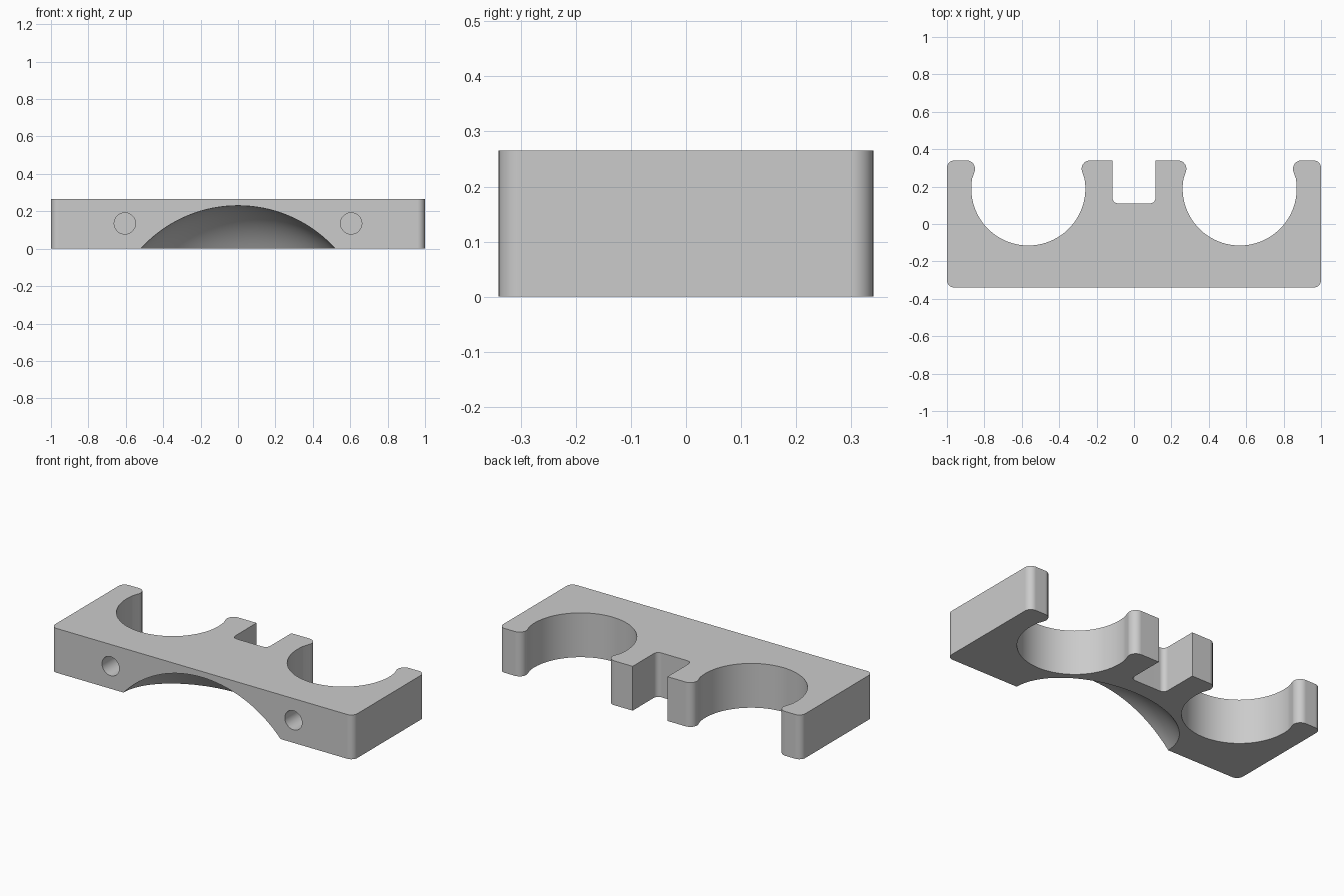
import bpy, bmesh
from math import radians, cos, sin, pi
from mathutils import Matrix

if "Cube" in bpy.data.objects:
    bpy.data.objects.remove(bpy.data.objects["Cube"], do_unlink=True)

HEIGHT, HALF_DEPTH = 0.265, 0.34

grey = bpy.data.materials.new("light grey plastic")
grey.use_nodes = True
grey.diffuse_color = (0.6, 0.6, 0.6, 1)
grey.node_tree.nodes["Principled BSDF"].inputs["Base Color"].default_value = (0.6, 0.6, 0.6, 1)


def arc(cx, cy, r, start, end, steps):
    """Points along a circular arc, angles in degrees."""
    angles = [radians(start + (end - start) * i / steps) for i in range(steps + 1)]
    return [(cx + r * cos(a), cy + r * sin(a)) for a in angles]


def make_object(name, bm):
    mesh = bpy.data.meshes.new(name)
    bmesh.ops.recalc_face_normals(bm, faces=bm.faces)
    bm.to_mesh(mesh)
    bm.free()
    mesh.materials.append(grey)
    obj = bpy.data.objects.new(name, mesh)
    bpy.context.collection.objects.link(obj)
    return obj


# Half outline: front corner, arm corner, arm tip, round socket, inner tip, notch
half = (arc(0.96, -0.30, 0.04, -90, 0, 8)
        + arc(0.96, 0.30, 0.04, 0, 90, 8)
        + arc(0.895, 0.295, 0.045, 90, 195, 10)
        + arc(0.565, 0.19, 0.305, 10, -190, 56)
        + arc(0.235, 0.295, 0.045, -15, 90, 10)
        + [(0.115, HALF_DEPTH)]
        + arc(0.085, 0.14, 0.03, 0, -90, 8))
outline = half + [(-x, y) for x, y in reversed(half)]

# Holder body
bm = bmesh.new()
base = bm.faces.new([bm.verts.new((x, y, 0)) for x, y in outline])
top = bmesh.ops.extrude_face_region(bm, geom=[base])
bmesh.ops.translate(bm, vec=(0, 0, HEIGHT),
                    verts=[v for v in top["geom"] if isinstance(v, bmesh.types.BMVert)])
body = make_object("holder_body", bm)

cutters = []

# Domed scoop under the front edge
bm = bmesh.new()
bmesh.ops.create_uvsphere(bm, u_segments=96, v_segments=64, radius=0.703)
bmesh.ops.scale(bm, vec=(1, 0.673, 1), verts=bm.verts)
bmesh.ops.translate(bm, vec=(0, -HALF_DEPTH, -0.473), verts=bm.verts)
cutters.append(make_object("scoop_cutter", bm))

# Blind round holes in the front face
for side, x in (("left", 0.605), ("right", -0.605)):
    bm = bmesh.new()
    bmesh.ops.create_cone(bm, cap_ends=True, segments=40, radius1=0.057, radius2=0.057, depth=0.34,
                          matrix=Matrix.Translation((x, -HALF_DEPTH, 0.135)) @ Matrix.Rotation(pi / 2, 4, "X"))
    cutters.append(make_object(side + "_hole_cutter", bm))

# Cut the body, then discard the cutters
bpy.ops.object.select_all(action="DESELECT")
body.select_set(True)
bpy.context.view_layer.objects.active = body
for cutter in cutters:
    cutter.hide_render = True
    mod = body.modifiers.new("cut", "BOOLEAN")
    mod.operation, mod.solver, mod.object = "DIFFERENCE", "EXACT", cutter
    bpy.ops.object.modifier_apply(modifier=mod.name)
    bpy.data.objects.remove(cutter, do_unlink=True)

# Smooth curves, crisp edges, flat large faces
bpy.ops.object.shade_smooth_by_angle(angle=radians(30))
body.modifiers.new("flat_faces", "WEIGHTED_NORMAL").keep_sharp = True
